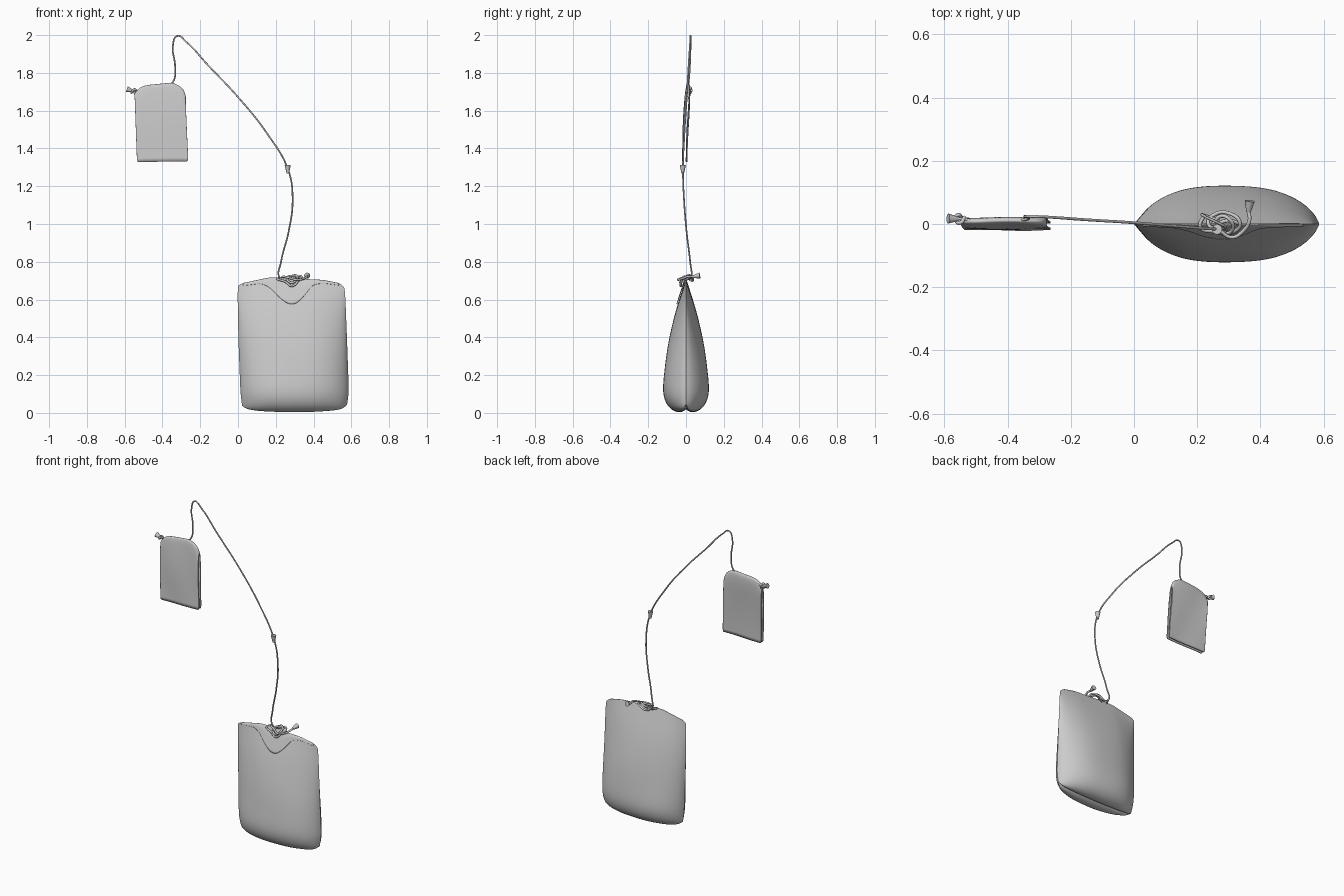
import bpy, math
from mathutils import Vector


def interp(pts, t):
    """Piecewise-linear lookup in (t, value) pairs."""
    if t <= pts[0][0]:
        return pts[0][1]
    for (a, p), (b, q) in zip(pts, pts[1:]):
        if t <= b:
            return p + (q - p) * (t - a) / (b - a)
    return pts[-1][1]


def sheets(name, fns, us, vs, thick=0, levels=2):
    """Smooth surface(s) from functions of (u, v); flip keeps normals outward."""
    verts, faces = [], []
    n = len(vs)
    for fn, flip in fns:
        o = len(verts)
        verts += [fn(u, v) for u in us for v in vs]
        for i in range(len(us) - 1):
            for j in range(n - 1):
                a = o + i * n + j
                f = (a, a + n, a + n + 1, a + 1)
                faces.append(f[::-1] if flip else f)
    me = bpy.data.meshes.new(name)
    me.from_pydata(verts, [], faces)
    me.polygons.foreach_set("use_smooth", [True] * len(me.polygons))
    ob = bpy.data.objects.new(name, me)
    bpy.context.collection.objects.link(ob)
    if levels:
        sub = ob.modifiers.new("smooth", 'SUBSURF')
        sub.levels = sub.render_levels = levels
    if thick:
        so = ob.modifiers.new("thickness", 'SOLIDIFY')
        so.thickness, so.offset = thick, 0
    return ob


def cord(name, pts, r=0.0045):
    """Round string through the points."""
    cu = bpy.data.curves.new(name, 'CURVE')
    cu.dimensions = '3D'
    cu.bevel_depth, cu.bevel_resolution = r, 2
    cu.resolution_u, cu.use_fill_caps = 8, True
    sp = cu.splines.new('BEZIER')
    sp.bezier_points.add(len(pts) - 1)
    for b, p in zip(sp.bezier_points, pts):
        b.co = p
        b.handle_left_type = b.handle_right_type = 'AUTO'
    ob = bpy.data.objects.new(name, cu)
    bpy.context.collection.objects.link(ob)
    return ob


def frayed_end(name, start, end, r1=0.007, r2=0.016):
    """Small flared tuft at a string end."""
    a, b = Vector(start), Vector(end)
    bpy.ops.mesh.primitive_cone_add(vertices=12, radius1=r1, radius2=r2,
                                    depth=(b - a).length, location=(a + b) / 2)
    ob = bpy.context.object
    ob.name = name
    ob.rotation_euler = (b - a).to_track_quat('Z', 'Y').to_euler()
    bpy.ops.object.shade_smooth_by_angle(angle=math.radians(40))


# Pillow-shaped bag: two bulging halves meeting in a pinched seam
section = [(0, 0.018), (0.02, 0.003), (0.055, 0.003), (0.095, 0.03), (0.12, 0.08),
           (0.126, 0.14), (0.115, 0.23), (0.102, 0.32), (0.085, 0.41), (0.06, 0.52),
           (0.037, 0.6), (0.017, 0.66), (0.004, 0.7), (0, 0.712)]
upper = [(z, y) for y, z in section[5:]]
top_z = [(0, 0.67), (0.03, 0.685), (0.12, 0.695), (0.3, 0.717), (0.5, 0.712),
         (0.8, 0.703), (0.96, 0.685), (1, 0.665)]
bot_z = [(0, 0.035), (0.04, 0.018), (0.15, 0.006), (0.4, 0), (0.7, 0.002),
         (0.9, 0.01), (0.96, 0.02), (1, 0.04)]
left_x = [(0, 0.022), (0.08, 0.013), (0.4, 0.002), (0.66, -0.002), (0.72, 0)]
right_x = [(0, 0.577), (0.08, 0.587), (0.4, 0.577), (0.66, 0.568), (0.72, 0.562)]


def side_fall(u):
    return max(0, 1 - abs(2 * u - 1) ** 2.6) ** 0.68


def bag_point(u, y, z, sign):
    b, t = interp(bot_z, u), interp(top_z, u)
    l, r = interp(left_x, z), interp(right_x, z)
    wave = 1 + 0.02 * math.sin(13 * z + 5 * u)
    return (l + (r - l) * u, sign * y * side_fall(u) * wave, b + z * (t - b) / 0.712)


us = [0, 0.015, 0.04, 0.08, 0.14, 0.22, 0.3, 0.4, 0.5, 0.6, 0.7, 0.78, 0.86, 0.92, 0.96, 0.985, 1]
sheets("tea_bag", [(lambda u, j: bag_point(u, *section[j], -1), False),
                   (lambda u, j: bag_point(u, *section[j], 1), True)],
       us, range(len(section)))

# Pointed flap folded over the front of the bag
flap_low = [(0.05, 0.697), (0.22, 0.69), (0.3, 0.66), (0.4, 0.6), (0.47, 0.575),
            (0.53, 0.575), (0.6, 0.61), (0.7, 0.685), (0.8, 0.695), (0.95, 0.70)]


def flap_point(u, v):
    z = 0.712 + (interp(flap_low, u) - 0.712) * v
    x, y, z = bag_point(u, interp(upper, z), z, -1)
    return (x, y - 0.005 * min(1, 3 * v), z)


sheets("folded_flap", [(flap_point, True)],
       [0.05 + 0.9 * i / 24 for i in range(25)], [i / 6 for i in range(7)], 0.003, 1)

# Paper tag: one sheet folded over the string
tag_top = [(0, 1.685), (0.06, 1.71), (0.18, 1.732), (0.5, 1.738), (0.74, 1.744),
           (0.9, 1.725), (0.97, 1.70), (1, 1.67)]
fold = [(-0.017, 0), (-0.015, 0.2), (-0.014, 0.4), (-0.011, 0.6), (-0.005, 0.8),
        (0.001, 0.95), (0.006, 1), (0.013, 1), (0.019, 0.95), (0.018, 0.8),
        (0.012, 0.6), (0.007, 0.4), (0.004, 0.2), (0.003, 0)]


def tag_point(u, j):
    y, h = fold[j]
    x = -0.547 + 0.012 * (1 - h) + u * (0.268 + 0.004 * (1 - h))
    return (x, y + 0.002 * math.sin(7 * u + 4 * h),
            1.328 + 0.004 * u + h * (interp(tag_top, u) - 1.328))


sheets("paper_tag", [(tag_point, False)],
       [0, 0.03, 0.08, 0.16, 0.3, 0.45, 0.6, 0.74, 0.84, 0.92, 0.97, 1],
       range(len(fold)), 0.006)

# Long string from the bag knot, over the top, through the tag fold
cord("string", [(0.27, 0.01, 0.71), (0.222, 0.028, 0.715), (0.228, 0.022, 0.80),
                (0.268, 0.003, 0.96), (0.289, -0.01, 1.12), (0.268, -0.016, 1.28),
                (0.15, -0.008, 1.485), (0, 0.004, 1.672), (-0.16, 0.014, 1.842),
                (-0.275, 0.022, 1.965), (-0.322, 0.024, 1.995), (-0.344, 0.024, 1.95),
                (-0.333, 0.02, 1.83), (-0.345, 0.014, 1.752), (-0.39, 0.01, 1.728),
                (-0.5, 0.01, 1.72), (-0.545, 0.016, 1.702), (-0.57, 0.016, 1.708)])

# Loops of the knot resting on the bag's top edge
cord("string_knot", [(0.222, 0.028, 0.715), (0.21, -0.01, 0.708), (0.25, -0.024, 0.695),
                     (0.285, -0.028, 0.672), (0.32, -0.022, 0.70), (0.335, 0.005, 0.722),
                     (0.30, 0.034, 0.715), (0.255, 0.03, 0.70), (0.235, 0.0, 0.72),
                     (0.27, -0.02, 0.715), (0.31, -0.042, 0.705), (0.345, -0.022, 0.71),
                     (0.365, 0.012, 0.722), (0.362, 0.04, 0.722)], 0.006)
cord("knot_wrap", [(0.25, 0.0, 0.705), (0.275, 0.025, 0.72), (0.305, 0.012, 0.728),
                   (0.31, -0.02, 0.705), (0.28, -0.03, 0.69), (0.26, -0.01, 0.715),
                   (0.29, 0.01, 0.725), (0.34, 0.0, 0.712)], 0.006)

# Frayed ends
frayed_end("knot_frayed_end", (0.362, 0.037, 0.721), (0.366, 0.073, 0.727))
frayed_end("string_frayed_end", (0.264, -0.017, 1.268), (0.263, -0.017, 1.312))
frayed_end("tag_frayed_end", (-0.557, 0.016, 1.704), (-0.588, 0.017, 1.714))
cord("tag_knot", [(-0.535, 0.022, 1.70), (-0.55, 0.004, 1.713), (-0.563, 0.014, 1.695),
                  (-0.558, 0.028, 1.708), (-0.545, 0.02, 1.69)], 0.006)
